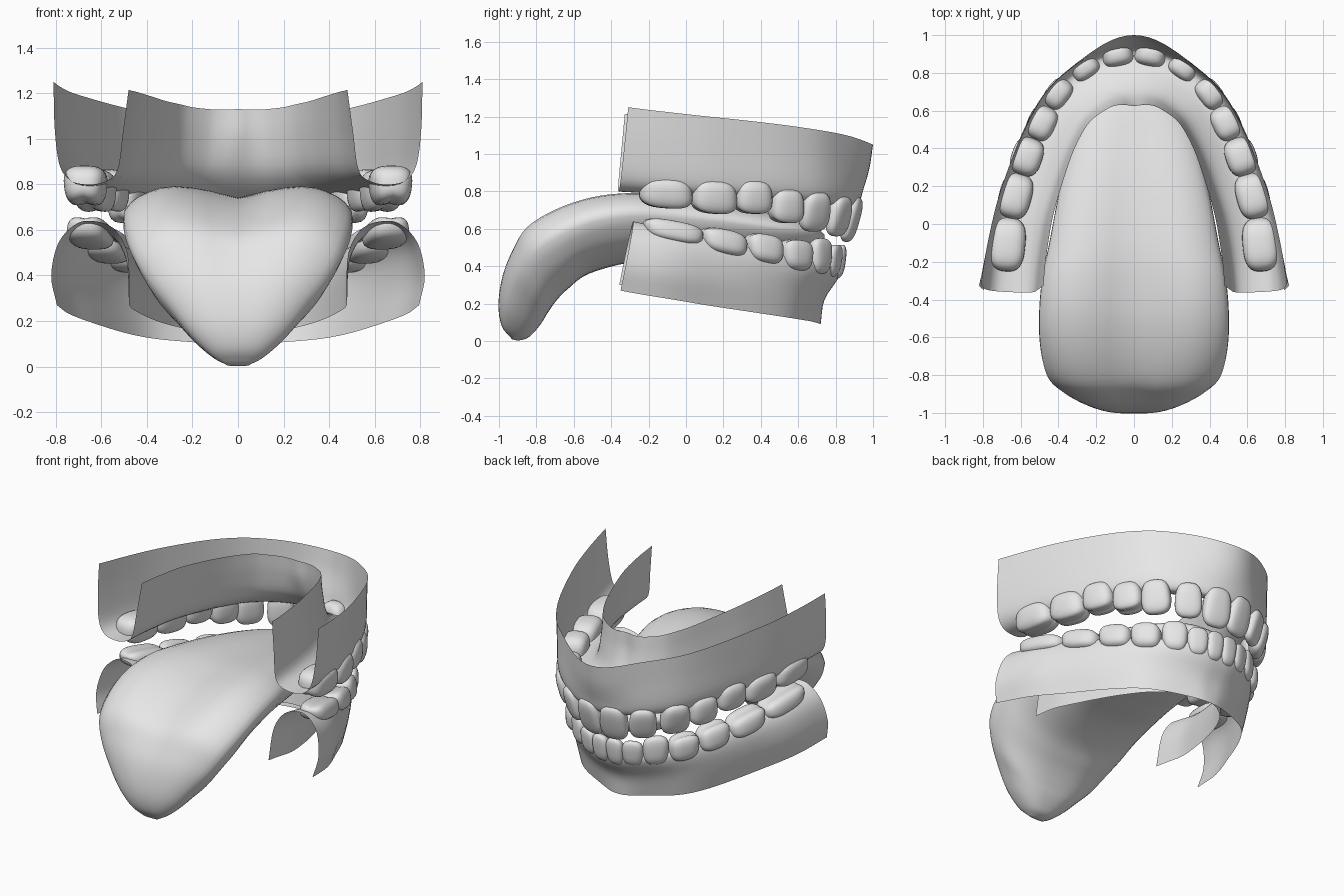
import bpy, bmesh, math
from mathutils import Vector

if "Cube" in bpy.data.objects:
    bpy.data.objects.remove(bpy.data.objects["Cube"])

grey = bpy.data.materials.new("light_grey")
grey.diffuse_color = (0.8, 0.8, 0.8, 1)
grey.use_nodes = True
grey.node_tree.nodes["Principled BSDF"].inputs["Base Color"].default_value = grey.diffuse_color


def finish(name, bm, angle=60):
    me = bpy.data.meshes.new(name)
    bm.to_mesh(me)
    bm.free()
    ob = bpy.data.objects.new(name, me)
    bpy.context.collection.objects.link(ob)
    me.materials.append(grey)
    bpy.ops.object.select_all(action='DESELECT')
    ob.select_set(True)
    bpy.context.view_layer.objects.active = ob
    bpy.ops.object.shade_smooth_by_angle(angle=math.radians(angle))
    return ob


def spline(pts, t):
    """Smooth curve through pts, t counted in points."""
    i = max(0, min(int(math.floor(t)), len(pts) - 2))
    f = t - i
    p1, p2 = Vector(pts[i]), Vector(pts[i + 1])
    p0 = Vector(pts[i - 1]) if i > 0 else 2 * p1 - p2
    p3 = Vector(pts[i + 2]) if i + 2 < len(pts) else 2 * p2 - p1
    return 0.5 * (2 * p1 + (p2 - p0) * f + (2 * p0 - 5 * p1 + 4 * p2 - p3) * f * f
                  + (3 * p1 - p0 - 3 * p2 + p3) * f ** 3)


def arch_frame(half, t):
    """Point and outward direction on the mirrored dental arch, t in -8..8."""
    full = [(-x, y) for x, y in half[:0:-1]] + half
    c = len(half) - 1
    p = spline(full, t + c)
    d = (spline(full, min(t + c + .05, 2 * c)) - spline(full, max(t + c - .05, 0))).normalized()
    return p, Vector((-d.y, d.x))


def blend(v, t):
    """Mirrored smooth blend of values listed from the middle to the end."""
    c = len(v) - 1
    return spline([(a, 0) for a in v[:0:-1] + v], c + t * c / 8).x


def build_gum(name, half, rows, flip, shear, z_mid):
    bm = bmesh.new()
    steps, sub = 64, 4
    grid = [[] for _ in range((len(rows) - 1) * sub + 1)]
    for k in range(steps + 1):
        t = -8 + 16 * k / steps
        p, n = arch_frame(half, t)
        sec = [(blend(list(o), t), blend(list(z), t)) for o, z in rows]
        for r, line in enumerate(grid):
            off, z = spline(sec, r / sub)
            q = p + n * off
            y = q.y + shear * (z - z_mid) * (t / 8) ** 4    # slanted back end
            line.append(bm.verts.new((q.x, y, z)))
    for a, b in zip(grid, grid[1:]):
        for k in range(steps):
            f = [a[k], a[k + 1], b[k + 1], b[k]]
            bm.faces.new(f[::-1] if flip else f)
    return finish(name, bm)


def build_tooth(name, half, t, w, d, z0, z1, biting, out, lean, tilt, molar):
    """Rounded block; biting = -1 bites downward, +1 upward."""
    bm = bmesh.new()
    bmesh.ops.create_cube(bm, size=2)
    bmesh.ops.subdivide_edges(bm, edges=bm.edges[:], cuts=7, use_grid_fill=True)
    p, n = arch_frame(half, t)
    along = Vector((n.y, -n.x)) * math.copysign(1, t)   # towards the back
    for v in bm.verts:
        c = v.co.copy()
        c /= sum(abs(a) ** 2.9 for a in c) ** (1 / 2.9)
        tip = c.z * biting                      # +1 at the biting edge
        u, e, h = c.x, c.y, c.z
        u *= 1.0 + 0.05 * tip
        if molar:
            h -= biting * 0.22 * max(0, tip) * (1 - min(1, abs(e) * 1.4))
            e *= 0.97 - 0.10 * tip
        else:
            e *= 0.88 - 0.25 * tip
        q = p + along * (u * w / 2) + n * (e * d / 2 + out + lean * tip)
        v.co = (q.x, q.y, (z0 + z1) / 2 + h * (z1 - z0) / 2 + tilt * u * w / 2)
    bmesh.ops.recalc_face_normals(bm, faces=bm.faces[:])
    return finish(name, bm, 80)


# Arch centre lines, from the middle to the right end
upper_arch = [(0, .895), (.13, .875), (.26, .81), (.39, .69), (.48, .53),
              (.56, .33), (.63, .10), (.66, -.12), (.67, -.33)]
lower_arch = [(0, .79), (.10, .78), (.21, .73), (.32, .64), (.41, .52),
              (.50, .34), (.58, .12), (.64, -.10), (.65, -.32)]

# Gum troughs: (outward offsets, heights) from the middle to the back end
build_gum("upper_gum", upper_arch, [
    ((.105, .06, .08, .095, .14), (1.05, 1.10, 1.15, 1.20, 1.25)),
    ((.085, .055, .075, .09, .135), (.92, .96, 1.0, 1.03, 1.05)),
    ((.05, .05, .07, .08, .115), (.80, .82, .84, .865, .89)),
    ((.03, .035, .045, .055, .07), (.73, .75, .77, .80, .82)),
    ((0, 0, 0), (.71, .75, .80)),
    ((-.08, -.07, -.08), (.74, .77, .81)),
    ((-.20, -.18, -.165, -.16, -.14), (.85, .85, .86, .86, .86)),
    ((-.26, -.22, -.195, -.19, -.165), (1.0, 1.0, 1.02, 1.03, 1.03)),
    ((-.27, -.235, -.205, -.21, -.19), (1.13, 1.13, 1.16, 1.20, 1.215))],
    False, .10, 1.1)
build_gum("lower_gum", lower_arch, [
    ((-.07, -.07, .005, .055, .145), (.09, .105, .13, .19, .27)),
    ((-.05, -.03, .035, .09, .17), (.22, .24, .27, .33, .40)),
    ((.02, .03, .055, .09, .14), (.33, .35, .38, .455, .54)),
    ((.035, .04, .045, .055, .07), (.40, .41, .45, .535, .62)),
    ((0, 0, 0), (.42, .47, .64)),
    ((-.06, -.07, -.10), (.40, .46, .61)),
    ((-.12, -.12, -.165), (.30, .35, .50)),
    ((-.14, -.14, -.175), (.15, .18, .30))], True, .2, .45)

# Teeth: arch position, width, depth, bottom, top, outward shift, lean, tilt
kinds = ["central_incisor", "lateral_incisor", "canine", "front_premolar",
         "back_premolar", "front_molar", "back_molar"]
upper_teeth = [(.66, .175, .11, .53, .775, -.01, -.02, 0),
               (1.95, .165, .11, .56, .775, 0, -.015, 0),
               (3.05, .18, .13, .585, .80, .005, -.01, 0),
               (4.0, .19, .15, .62, .82, .01, 0, .05),
               (4.9, .205, .165, .67, .865, .015, 0, .05),
               (5.8, .245, .175, .67, .865, .01, 0, .08),
               (6.95, .285, .19, .70, .88, .01, 0, .08)]
lower_teeth = [(.5, .115, .10, .33, .515, .02, .025, 0),
               (1.45, .13, .10, .34, .515, .02, .025, 0),
               (2.45, .155, .12, .355, .55, .02, .02, .05),
               (3.6, .185, .15, .375, .55, .02, .01, .1),
               (4.65, .205, .16, .415, .58, .02, 0, .15),
               (5.67, .25, .18, .46, .605, .02, 0, .2),
               (6.87, .32, .19, .525, .65, .015, 0, .18)]
for jaw, arch, teeth, biting in (("upper", upper_arch, upper_teeth, -1),
                                 ("lower", lower_arch, lower_teeth, 1)):
    for i, (t, w, d, z0, z1, out, lean, tilt) in enumerate(teeth):
        for side, s in (("right", 1), ("left", -1)):
            build_tooth(f"{jaw}_{kinds[i]}_{side}", arch, s * t, w, d, z0, z1,
                        biting, out, lean, tilt, i > 2)

# Tongue: top y, top z, underside y, underside z, half width
stations = [(.74, .57, .74, .55, .03), (.67, .63, .68, .50, .17), (.5, .68, .5, .46, .30),
            (.2, .75, .2, .44, .39), (-.1, .80, -.1, .43, .45), (-.3, .815, -.3, .42, .49),
            (-.5, .795, -.52, .36, .505), (-.7, .73, -.63, .28, .495),
            (-.86, .63, -.69, .22, .46), (-.935, .50, -.74, .15, .395),
            (-.985, .36, -.77, .10, .31), (-1.005, .2, -.81, .05, .215),
            (-.985, .08, -.85, .015, .125), (-.93, .01, -.9, .002, .05)]
bm = bmesh.new()
rings, around = 52, 40
loops = []
for r in range(rings + 1):
    ty, tz, by, bz, hw = spline(stations, r * (len(stations) - 1) / rings)
    top, bot = Vector((0, ty, tz)), Vector((0, by, bz))
    mid, up = (top + bot) / 2, (top - bot) / 2
    loop = []
    for k in range(around):
        a = 2 * math.pi * k / around
        c, s = math.cos(a), math.sin(a)
        u = math.copysign(abs(c) ** .75, c)
        h = math.copysign(abs(s) ** .75, s)
        p = mid + up * h
        if s > 0:                               # central groove
            p -= up.normalized() * .09 * (hw / .5) ** 4 * max(0, 1 - abs(u) / .65) ** 1.3
        p.x = u * hw * (1.03 - .24 * max(0, .35 - h))   # narrower underside
        loop.append(bm.verts.new(p))
    loops.append(loop)
for a, b in zip(loops, loops[1:]):
    for k in range(around):
        j = (k + 1) % around
        bm.faces.new((a[k], a[j], b[j], b[k]))
bm.faces.new(loops[0])
bm.faces.new(loops[-1])
bmesh.ops.recalc_face_normals(bm, faces=bm.faces[:])
finish("tongue", bm, 80)
